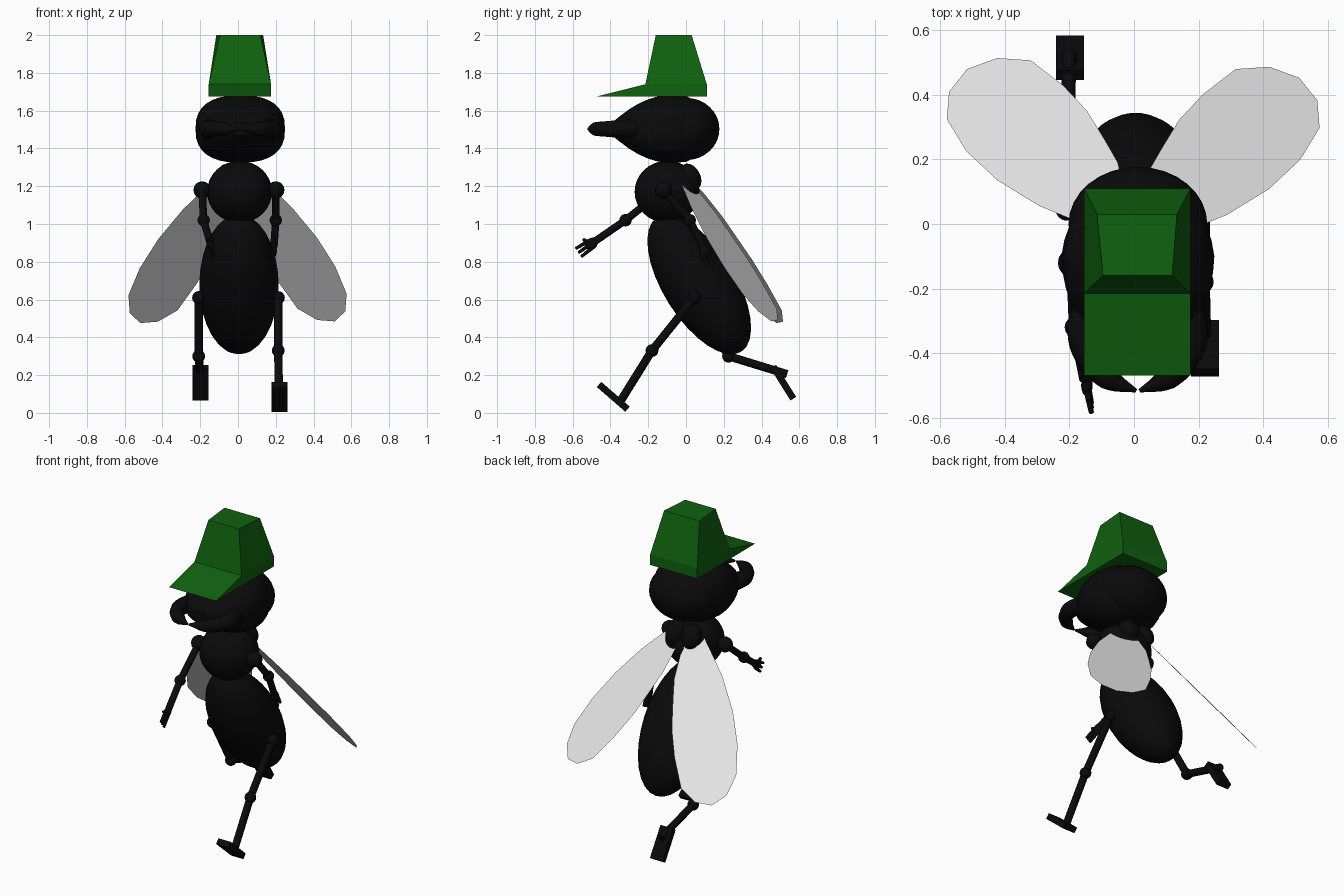
import bpy, bmesh, math
from mathutils import Vector, Matrix

if "Cube" in bpy.data.objects:
    bpy.data.objects.remove(bpy.data.objects["Cube"])


def material(name, rgb):
    m = bpy.data.materials.new(name)
    m.diffuse_color = (*rgb, 1)
    m.use_nodes = True
    m.node_tree.nodes["Principled BSDF"].inputs["Base Color"].default_value = m.diffuse_color
    return m


BLACK = material("shell_black", (0.003, 0.003, 0.003))
GREEN = material("cap_green", (0.005, 0.12, 0.005))
PALE = material("wing_pale", (0.8, 0.8, 0.8))


def finish(name, bm, mat, smooth=True):
    bmesh.ops.recalc_face_normals(bm, faces=bm.faces)
    me = bpy.data.meshes.new(name)
    bm.to_mesh(me)
    bm.free()
    me.materials.append(mat)
    ob = bpy.data.objects.new(name, me)
    bpy.context.collection.objects.link(ob)
    if smooth:
        bpy.ops.object.select_all(action='DESELECT')
        ob.select_set(True)
        bpy.context.view_layer.objects.active = ob
        bpy.ops.object.shade_smooth_by_angle(angle=math.radians(40))
    return ob


def ellipsoid(name, c, r, tilt=0, seg=32):
    bm = bmesh.new()
    m = Matrix.Translation(c) @ Matrix.Rotation(tilt, 4, 'X') @ Matrix.Diagonal((*r, 1))
    bmesh.ops.create_uvsphere(bm, u_segments=seg, v_segments=seg // 2, radius=1, matrix=m)
    return finish(name, bm, BLACK)


def ball(name, c, r):
    return ellipsoid(name, c, (r, r, r), seg=16)


def rod(name, a, b, r1, r2=None):
    a, b = Vector(a), Vector(b)
    d = b - a
    bm = bmesh.new()
    m = Matrix.Translation((a + b) / 2) @ d.to_track_quat('Z', 'Y').to_matrix().to_4x4()
    bmesh.ops.create_cone(bm, cap_ends=True, segments=12, radius1=r1,
                          radius2=r2 or r1, depth=d.length, matrix=m)
    return finish(name, bm, BLACK)


def box(name, c, size, tilt):
    bm = bmesh.new()
    m = Matrix.Translation(c) @ Matrix.Rotation(tilt, 4, 'X') @ Matrix.Diagonal((*size, 1))
    bmesh.ops.create_cube(bm, size=1, matrix=m)
    return finish(name, bm, BLACK, False)


def loft(name, rings, mat, smooth=True):
    """Skin a list of equally long point rings and close both ends."""
    bm = bmesh.new()
    rows = [[bm.verts.new(p) for p in ring] for ring in rings]
    n = len(rows[0])
    for lo, hi in zip(rows, rows[1:]):
        for i in range(n):
            j = (i + 1) % n
            bm.faces.new((lo[i], lo[j], hi[j], hi[i]))
    bm.faces.new(rows[0])
    bm.faces.new(rows[-1])
    return finish(name, bm, mat, smooth)


# Body
ellipsoid("abdomen", (0.005, 0.07, 0.68), (0.21, 0.19, 0.42), math.radians(32))
ellipsoid("thorax", (0.008, -0.1, 1.17), (0.172, 0.172, 0.165))

# Head: rounded-square sections narrowing to the mouth, with a round back
def head_ring(y, rx, rz, n=32):
    pts = []
    for i in range(n):
        a = 2 * math.pi * i / n
        c, s = math.cos(a), math.sin(a)
        pts.append((0.012 + rx * math.copysign(abs(c) ** 0.8, c), y,
                    1.503 + rz * math.copysign(abs(s) ** 0.8, s)))
    return pts


loft("head", [head_ring(*r) for r in (
    (-0.39, 0.06, 0.035), (-0.36, 0.12, 0.06), (-0.3, 0.175, 0.105),
    (-0.25, 0.205, 0.135), (-0.2, 0.223, 0.157), (-0.15, 0.233, 0.172),
    (-0.1, 0.237, 0.178), (-0.05, 0.228, 0.178), (0, 0.21, 0.174),
    (0.05, 0.17, 0.15), (0.09, 0.12, 0.12))], BLACK)
ellipsoid("head_back", (0.012, 0.0, 1.503), (0.215, 0.177, 0.165))

# Mandibles: tapered hooks meeting in front of the mouth
for side, sx in (("left", -1), ("right", 1)):
    cu = bpy.data.curves.new("mandible_path", 'CURVE')
    cu.dimensions = '3D'
    cu.bevel_depth = 1
    cu.bevel_resolution = 3
    cu.use_fill_caps = True
    sp = cu.splines.new('BEZIER')
    path = ((0.14, -0.24, 0.055), (0.168, -0.34, 0.05), (0.145, -0.42, 0.043),
            (0.09, -0.478, 0.037), (0.005, -0.517, 0.006))
    sp.bezier_points.add(len(path) - 1)
    for bp, (x, y, r) in zip(sp.bezier_points, path):
        bp.co = (0.012 + sx * x, y, 1.503)
        bp.radius = r
        bp.handle_left_type = bp.handle_right_type = 'AUTO'
    sp.resolution_u = 6
    tmp = bpy.data.objects.new("mandible_path", cu)
    bpy.context.collection.objects.link(tmp)
    bpy.context.view_layer.update()
    bm = bmesh.new()
    bm.from_mesh(tmp.to_mesh())
    tmp.to_mesh_clear()
    bpy.data.objects.remove(tmp)
    finish(side + "_mandible", bm, BLACK)

# Cap: faceted crown and wedge brim
def rect(x0, x1, y0, y1, z, back=None):
    return [(x0, y0, z), (x1, y0, z), ((back or (x0, x1))[1], y1, z),
            ((back or (x0, x1))[0], y1, z)]


loft("cap_crown", [rect(-0.155, 0.175, -0.215, 0.11, 1.675),
                   rect(-0.155, 0.175, -0.215, 0.11, 1.74),
                   rect(-0.096, 0.118, -0.16, 0.03, 2.0, (-0.115, 0.133))], GREEN, False)
loft("cap_brim", [[(x, -0.215, 1.675), (x, -0.215, 1.74), (x, -0.47, 1.676)]
                  for x in (-0.155, 0.175)], GREEN, False)

# Wings: flat sloping blades, the same outline on each side
outline = ((0.03, 0.1), (0.05, 0.19), (0.09, 0.26), (0.145, 0.35), (0.22, 0.43),
           (0.32, 0.507), (0.424, 0.514), (0.517, 0.48), (0.573, 0.41), (0.58, 0.325),
           (0.52, 0.226), (0.424, 0.136), (0.294, 0.056), (0.186, 0.012),
           (0.1, -0.02), (0.04, 0.0))
for side, sx, off in (("left", -1, (0, 0, 0)), ("right", 1, (-0.005, -0.027, 0.009))):
    bm = bmesh.new()
    bm.faces.new([bm.verts.new(Vector((sx * x, y, 1.286 - 0.5 * x - 1.15 * y)) + Vector(off))
                  for x, y in outline])
    finish(side + "_wing", bm, PALE, False)
    ellipsoid(side + "_wing_root", (sx * 0.055, 0.025, 1.25), (0.06, 0.05, 0.075), 0.5, 20)

# Arms: left swings forward, right swings back
arms = (("left", (-0.19, -0.12, 1.18), (-0.182, -0.32, 1.02), (-0.15, -0.48, 0.91)),
        ("right", (0.2, -0.12, 1.18), (0.2, 0.02, 1.02), (0.19, 0.09, 0.88)))
for side, sh, el, wr in arms:
    ball(side + "_shoulder", sh, 0.046)
    ball(side + "_elbow", el, 0.033)
    rod(side + "_upper_arm", sh, el, 0.02)
    rod(side + "_forearm", el, wr, 0.02)
    # hand: palm, three fingers and a thumb spread in the swing plane
    d = (Vector(wr) - Vector(el)).normalized()
    up = Vector((1, 0, 0)).cross(d).normalized()
    palm = Vector(wr) + d * 0.025
    ellipsoid(side + "_palm", palm, (0.018, 0.036, 0.03), math.atan2(d.z, d.y), 16)
    for i, k in enumerate((-1, 0, 1)):
        rod(f"{side}_finger_{i + 1}", palm + up * k * 0.02,
            palm + up * k * 0.026 + d * 0.085, 0.011, 0.008)
    rod(side + "_thumb", palm, palm - up * 0.045 + d * 0.025, 0.011, 0.008)

# Legs: right strides forward, left kicks back
legs = (("left", (-0.208, 0.045, 0.61), (-0.208, 0.225, 0.3), (-0.2, 0.535, 0.205),
         (-0.198, 0.515, 0.16), (0.1, -0.16)),
        ("right", (0.213, 0.045, 0.61), (0.213, -0.18, 0.33), (0.217, -0.345, 0.065),
         (0.22, -0.385, 0.085), (0.15, -0.13)))
for side, hip, knee, ankle, foot, (dy, dz) in legs:
    ball(side + "_hip", hip, 0.035)
    ball(side + "_knee", knee, 0.034)
    rod(side + "_thigh", hip, knee, 0.022)
    rod(side + "_shin", knee, ankle, 0.022)
    box(side + "_foot", foot, (0.086, 0.2, 0.036), math.atan2(dz, dy))
